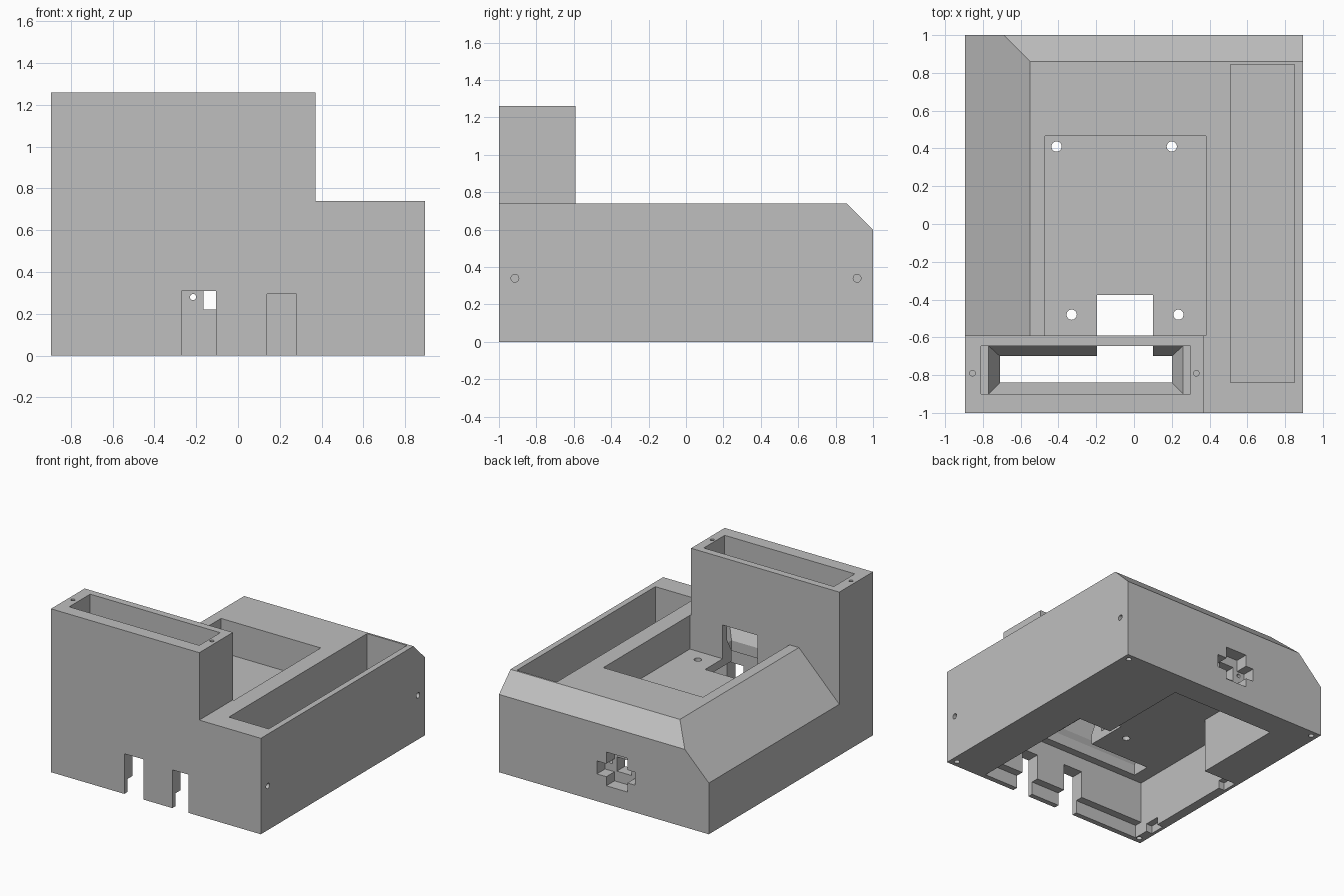
import bpy, bmesh, math
from mathutils import Matrix

cube = bpy.data.objects.get("Cube")
if cube:
    bpy.data.objects.remove(cube, do_unlink=True)

grey = bpy.data.materials.new("plain grey")
grey.use_nodes = True
colour = (0.52, 0.52, 0.52, 1)
grey.diffuse_color = colour
grey.node_tree.nodes["Principled BSDF"].inputs["Base Color"].default_value = colour


def make(name, bm):
    bmesh.ops.recalc_face_normals(bm, faces=bm.faces)
    mesh = bpy.data.meshes.new(name)
    bm.to_mesh(mesh)
    bm.free()
    mesh.materials.append(grey)
    obj = bpy.data.objects.new(name, mesh)
    bpy.context.collection.objects.link(obj)
    return obj


def prism(name, points, start, end, axis):
    """Extrude a closed profile along y (points x, z) or x (points y, z)."""
    bm = bmesh.new()
    place = (lambda a, b, t: (a, t, b)) if axis == "y" else (lambda a, b, t: (t, a, b))
    ends = [[bm.verts.new(place(a, b, t)) for a, b in points] for t in (start, end)]
    bm.faces.new(ends[0])
    bm.faces.new(ends[1])
    n = len(points)
    for i in range(n):
        j = (i + 1) % n
        bm.faces.new((ends[0][i], ends[0][j], ends[1][j], ends[1][i]))
    return make(name, bm)


def cut(cutter):
    mod = body.modifiers.new("cut", "BOOLEAN")
    mod.operation = "DIFFERENCE"
    mod.solver = "EXACT"
    mod.object = cutter
    bpy.context.view_layer.objects.active = body
    bpy.ops.object.modifier_apply(modifier=mod.name)
    bpy.data.objects.remove(cutter, do_unlink=True)


def cut_box(x0, x1, y0, y1, z0, z1, inset=(0, 0, 0, 0)):
    """Box cutter; inset pulls in the bottom edges for a tapered hole."""
    bm = bmesh.new()
    bmesh.ops.create_cube(bm, size=1)
    a, b, c, d = inset
    for v in bm.verts:
        low = v.co.z < 0
        x = x1 - b * low if v.co.x > 0 else x0 + a * low
        y = y1 - d * low if v.co.y > 0 else y0 + c * low
        v.co = (x, y, z0 if low else z1)
    cut(make("cutter", bm))


def cut_hole(x, y, z, radius, length, axis="z"):
    turn = {"x": Matrix.Rotation(math.pi / 2, 4, "Y"),
            "y": Matrix.Rotation(math.pi / 2, 4, "X"),
            "z": Matrix.Identity(4)}[axis]
    bm = bmesh.new()
    bmesh.ops.create_cone(bm, cap_ends=True, segments=24, radius1=radius, radius2=radius,
                          depth=length, matrix=Matrix.Translation((x, y, z)) @ turn)
    cut(make("cutter", bm))


# Stepped case with the tall front housing
W, TOP, TALL = 0.895, 0.74, 1.26
body = prism("case_body", [(-W, 0), (W, 0), (W, TOP), (0.37, TOP), (0.37, TALL), (-W, TALL)],
             -1, 1, "y")
# Space behind the housing, with the wide side slope and the back slope
cut(prism("cutter", [(-1.2, 0.09), (-0.55, TOP), (0.5, TOP), (0.5, 1.4), (-1.2, 1.4)],
          -0.59, 1.1, "y"))
cut(prism("cutter", [(0.8, 0.8), (1.1, 0.5), (1.1, 0.8)], -1, 1, "x"))

# Underside cavity: rear bay, wider front bay, shallower side bay, thin front lip
cut_box(-0.59, 0.29, -0.2, 0.8, -0.1, 0.42)
cut_box(-0.82, 0.4, -0.9, 0.08, -0.1, 0.42)
cut_box(0.35, 0.57, -0.9, 0.08, -0.1, 0.33)
cut_box(-0.82, 0.57, -0.96, -0.85, -0.1, 0.1)

# Square top tray with four mounting holes, and the long side slot
cut_box(-0.47, 0.38, -0.59, 0.465, 0.48, 0.9)
for x, y in [(-0.41, 0.41), (0.2, 0.41), (-0.33, -0.48), (0.235, -0.48)]:
    cut_hole(x, y, 0.45, 0.027, 0.2)
cut_box(0.51, 0.85, -0.84, 0.845, 0.39, 0.9)

# Housing opening: upper shaft, tapered ledge, lower throat, rear window
cut_box(-0.81, 0.3, -0.9, -0.645, 0.6, 1.4)
cut_box(-0.77, 0.26, -0.9, -0.645, 0.5, 0.6, (0.06, 0.06, 0.06, 0.055))
cut_box(-0.71, 0.2, -0.84, -0.7, 0.3, 0.5)
cut_box(-0.195, 0.1, -0.705, -0.375, 0.35, TOP)
for x in (-0.855, 0.33):
    cut_hole(x, -0.79, TALL, 0.015, 0.2)

# Cable notches in the front wall
cut_box(-0.27, -0.105, -1.1, -0.85, -0.1, 0.31)
cut_box(0.14, 0.28, -1.1, -0.85, -0.1, 0.295)

# Cross-shaped socket recess on the back wall
cut_box(-0.265, 0.06, 0.9, 1.1, 0.21, 0.31)
cut_box(-0.2, -0.02, 0.9, 1.1, 0.14, 0.4)
cut_box(-0.165, -0.04, 0.75, 1.05, 0.22, 0.33)
for x in (-0.215, 0.01):
    cut_hole(x, 0.85, 0.28, 0.015, 0.2, "y")

# Screw holes on the side and at the underside corners
for y in (-0.915, 0.915):
    cut_hole(W, y, 0.34, 0.021, 0.2, "x")
    for x in (-0.845, 0.845):
        cut_hole(x, math.copysign(0.95, y), 0, 0.02, 0.2)
# Small clip pockets along the underside wall
for y in (0.02, -0.78):
    cut_box(-0.87, -0.8, y - 0.06, y + 0.06, -0.1, 0.06)
